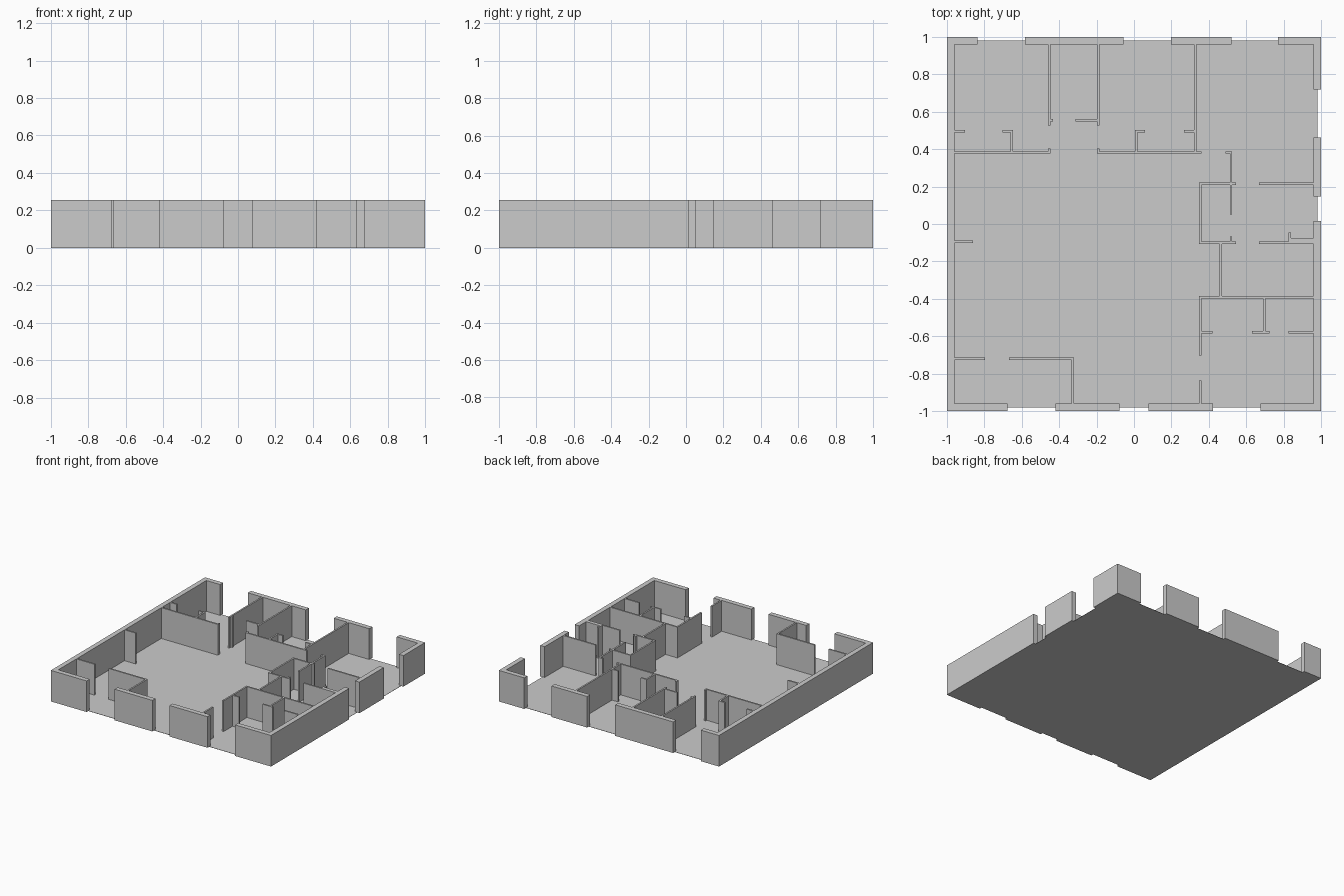
import bpy, bmesh
from mathutils import Matrix

H = 0.255      # wall height
OUT = 0.04     # outer wall thickness
T = 0.013      # partition thickness


def box(bm, x0, x1, y0, y1, z0=0.0, z1=H):
    m = Matrix.Translation(((x0 + x1) / 2, (y0 + y1) / 2, (z0 + z1) / 2))
    m = m @ Matrix.Diagonal((x1 - x0, y1 - y0, z1 - z0, 1))
    bmesh.ops.create_cube(bm, size=1, matrix=m)


def finish(bm, name):
    me = bpy.data.meshes.new(name)
    bm.to_mesh(me)
    bm.free()
    bpy.context.collection.objects.link(bpy.data.objects.new(name, me))


def wall_set(name, runs, axis, t):
    """Walls along one axis: {centre line: [(start, end), ...]}."""
    bm = bmesh.new()
    for c, spans in runs.items():
        for a, b in spans:
            if axis == 'x':
                box(bm, a, b, c - t / 2, c + t / 2)
            else:
                box(bm, c - t / 2, c + t / 2, a, b)
    finish(bm, name)


# Floor slab, reaching the middle of the outer walls
bm = bmesh.new()
box(bm, -0.98, 0.98, -0.98, 0.98, 0, 0.002)
finish(bm, "floor")

# Outer walls with full-height openings
wall_set("front_and_back_walls", {
    0.98: [(-1, -0.835), (-0.583, -0.057), (0.198, 0.52), (0.77, 1)],
    -0.98: [(-1, -0.675), (-0.42, -0.078), (0.078, 0.423), (0.675, 1)],
}, 'x', OUT)
wall_set("side_walls", {
    -0.98: [(-0.96, 0.96)],
    0.98: [(-0.96, 0.015), (0.147, 0.463), (0.718, 0.96)],
}, 'y', OUT)

# Partitions running left to right
wall_set("cross_partitions", {
    0.555: [(-0.453, -0.433), (-0.312, -0.188)],
    0.495: [(-0.96, -0.902), (-0.702, -0.652), (0.013, 0.06), (0.268, 0.328)],
    0.382: [(-0.96, -0.446), (-0.196, 0.36), (0.488, 0.524)],
    0.216: [(0.347, 0.546), (0.668, 0.96)],
    -0.095: [(-0.96, -0.86)],
    -0.099: [(0.347, 0.546), (0.668, 0.96)],
    -0.392: [(0.347, 0.96)],
    -0.578: [(0.355, 0.418), (0.63, 0.723), (0.825, 0.96)],
    -0.72: [(-0.96, -0.796), (-0.668, -0.323)],
}, 'x', T)

# Partitions running front to back
wall_set("long_partitions", {
    -0.652: [(0.382, 0.501)],
    -0.453: [(0.376, 0.403), (0.526, 0.96)],
    -0.328: [(-0.96, -0.714)],
    -0.19: [(0.376, 0.403), (0.526, 0.96)],
    0.013: [(0.382, 0.501)],
    0.327: [(0.382, 0.96)],
    0.354: [(-0.105, 0.222), (-0.702, -0.386), (-0.96, -0.835)],
    0.463: [(-0.392, -0.099)],
    0.518: [(0.05, 0.388), (-0.099, -0.066)],
    0.695: [(-0.578, -0.392)],
    0.832: [(-0.105, -0.045)],
}, 'y', T)

# Thickened stretch of partition by the right wall
bm = bmesh.new()
box(bm, 0.835, 0.96, -0.105, -0.075)
finish(bm, "thick_partition")
